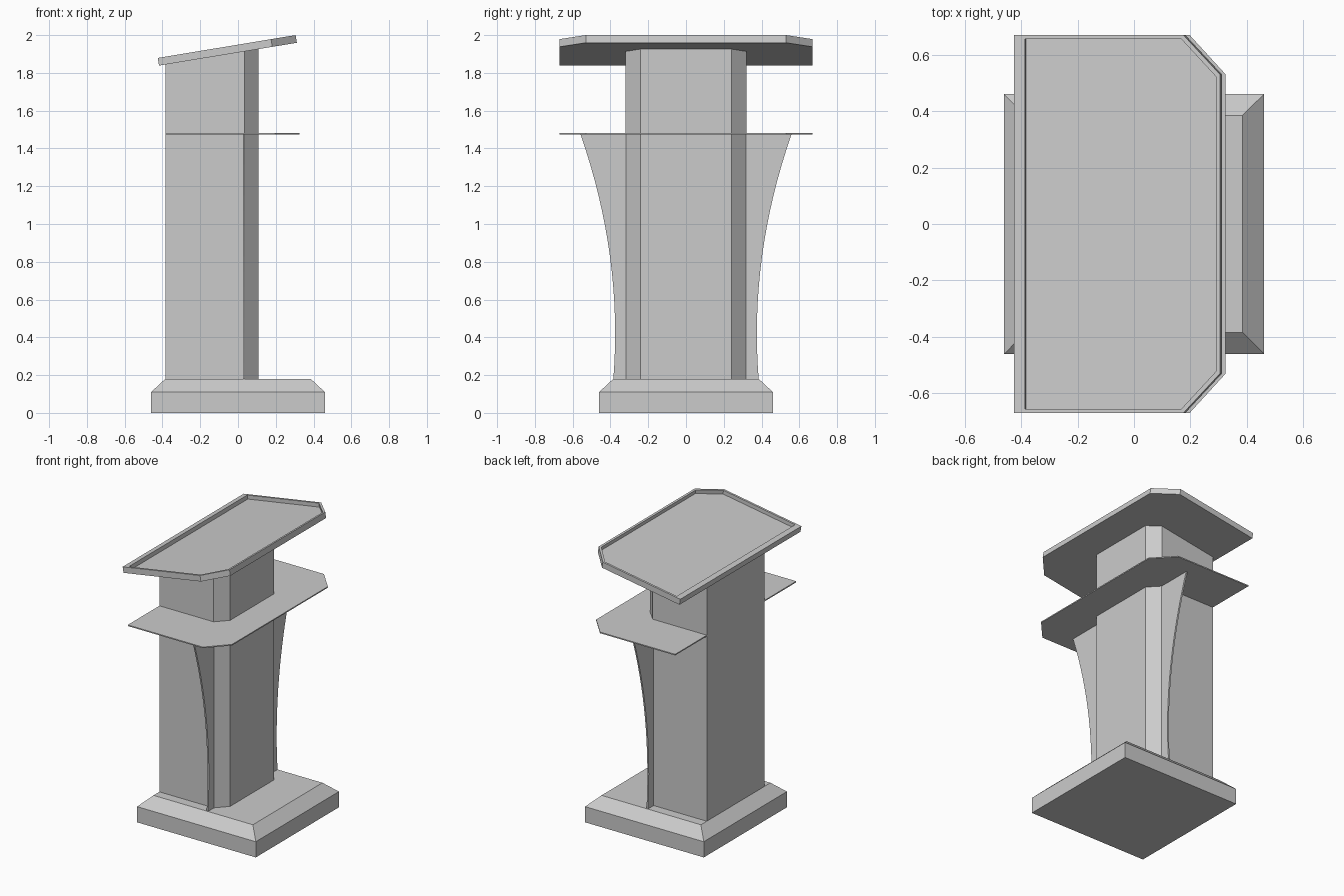
import bpy, bmesh, math

if "Cube" in bpy.data.objects:
    bpy.data.objects.remove(bpy.data.objects["Cube"])

TILT = math.atan2(0.12, 0.725)          # slope of the reading desk
SIN, COS, TAN = math.sin(TILT), math.cos(TILT), math.tan(TILT)


def loft(name, loops):
    """Skin a stack of equal-length loops and cap both ends."""
    bm = bmesh.new()
    rings = [[bm.verts.new(p) for p in loop] for loop in loops]
    n = len(rings[0])
    for a, b in zip(rings, rings[1:]):
        for i in range(n):
            j = (i + 1) % n
            bm.faces.new((a[i], a[j], b[j], b[i]))
    bm.faces.new(list(reversed(rings[0])))
    bm.faces.new(rings[-1])
    bmesh.ops.recalc_face_normals(bm, faces=bm.faces)
    me = bpy.data.meshes.new(name)
    bm.to_mesh(me)
    bm.free()
    ob = bpy.data.objects.new(name, me)
    bpy.context.collection.objects.link(ob)
    return ob


def chamfered(x0, x1, y, cx, cy):
    """Rectangle outline with its two +x corners cut at x = cx, y = cy."""
    return [(x0, -y), (cx, -y), (x1, -cy), (x1, cy), (cx, y), (x0, y)]


def on_desk(outline, depth):
    """Place an outline on the sloped desk top, pushed in by depth."""
    return [(x + SIN * depth, y, 1.88 + TAN * (x + 0.42) - COS * depth)
            for x, y in outline]


# base block with sloped upper edge
loft("base", [[(-r, -r, z), (r, -r, z), (r, r, z), (-r, r, z)]
              for r, z in ((0.46, 0), (0.46, 0.11), (0.385, 0.18))])

# column, its top cut to the desk slope and ending inside the desk
post = chamfered(-0.385, 0.108, 0.32, 0.035, 0.242)
loft("column", [[(x, y, 0.17) for x, y in post],
                [(x, y, 1.88 + TAN * (x + 0.42) - 0.031) for x, y in post]])

# thin middle shelf
shelf = chamfered(-0.385, 0.325, 0.67, 0.197, 0.53)
loft("shelf", [[(x, y, z) for x, y in shelf] for z in (1.475, 1.483)])

# curved side fins carrying the shelf
for side, label in ((-1, "front"), (1, "back")):
    sections = []
    for i in range(17):
        z = 0.18 + 1.296 * i / 16
        w = 0.375 + 0.165 * (z - 0.42) ** 2
        sections.append([(0.026, side * 0.31, z), (0.037, side * 0.31, z),
                         (0.037, side * w, z), (0.026, side * w, z)])
    loft(label + "_fin", sections)

# sloped reading desk with raised rim
outer = chamfered(-0.425, 0.305, 0.67, 0.175, 0.53)
inner = chamfered(-0.387, 0.29, 0.655, 0.168, 0.523)
loft("reading_desk", [on_desk(outer, 0.041), on_desk(outer, 0),
                      on_desk(inner, 0), on_desk(inner, 0.027)])
